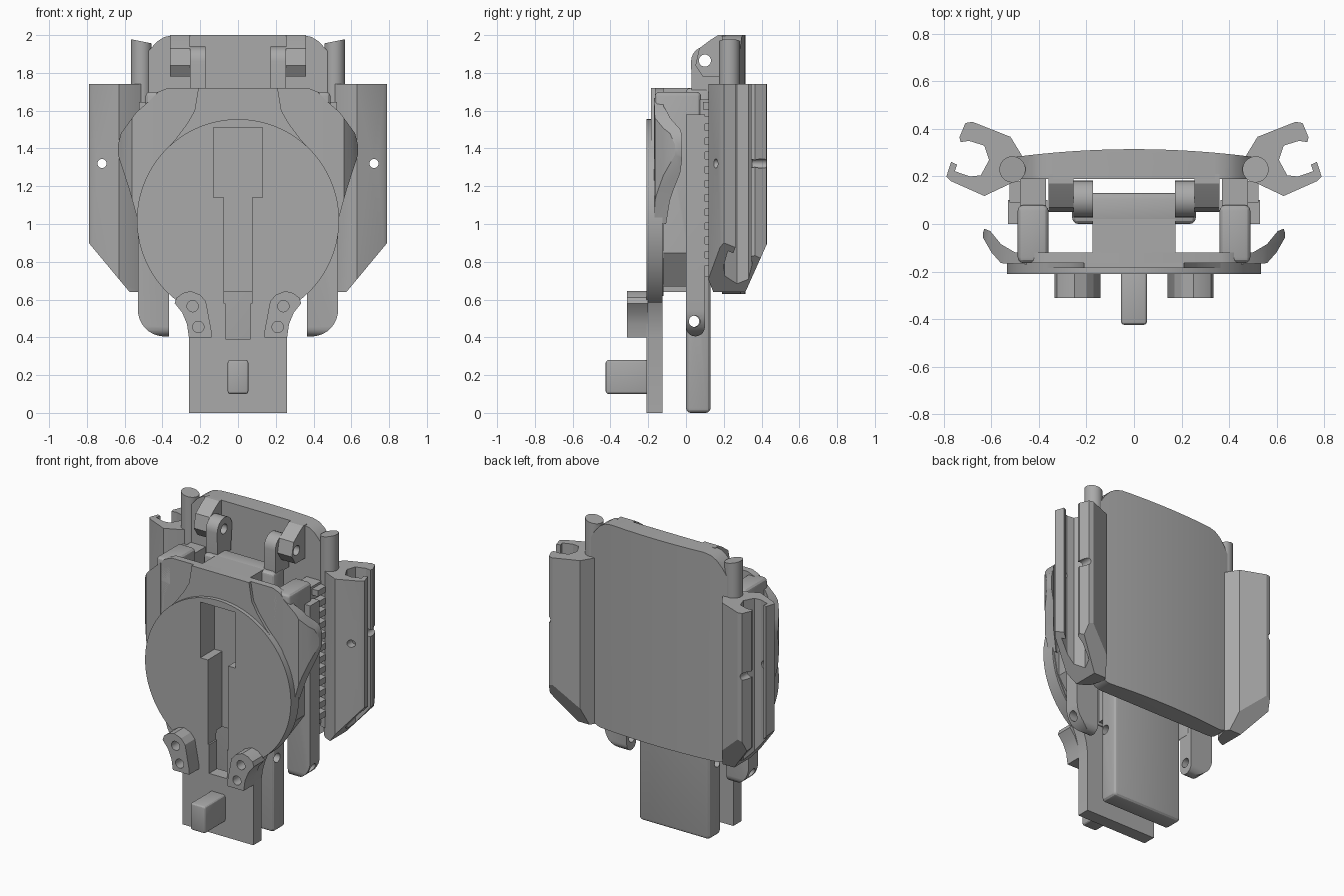
import bpy, bmesh, math
from mathutils import Vector

if "Cube" in bpy.data.objects:
    bpy.data.objects.remove(bpy.data.objects["Cube"])

grey = bpy.data.materials.new("plain_grey")
grey.diffuse_color = (0.4, 0.4, 0.4, 1)
grey.use_nodes = True
grey.node_tree.nodes["Principled BSDF"].inputs["Base Color"].default_value = grey.diffuse_color


def prism(name, pts, axis, a, b, bevel=0.0):
    """Extrude a closed 2D outline along an axis from a to b."""
    put = {'x': lambda u, v, t: (t, u, v), 'y': lambda u, v, t: (u, t, v),
           'z': lambda u, v, t: (u, v, t)}[axis]
    bm = bmesh.new()
    face = bm.faces.new([bm.verts.new(put(u, v, a)) for u, v in pts])
    ext = bmesh.ops.extrude_face_region(bm, geom=[face])
    move = Vector(put(0, 0, b - a))
    bmesh.ops.translate(bm, vec=move, verts=[g for g in ext['geom'] if isinstance(g, bmesh.types.BMVert)])
    bmesh.ops.recalc_face_normals(bm, faces=bm.faces[:])
    me = bpy.data.meshes.new(name)
    bm.to_mesh(me)
    bm.free()
    me.materials.append(grey)
    ob = bpy.data.objects.new(name, me)
    bpy.context.collection.objects.link(ob)
    if bevel:
        mod = ob.modifiers.new("bevel", 'BEVEL')
        mod.width, mod.segments, mod.limit_method = bevel, 3, 'ANGLE'
        mod.angle_limit = math.radians(50)
        apply(ob, mod)
    return ob


def apply(ob, mod):
    bpy.context.view_layer.objects.active = ob
    bpy.ops.object.modifier_apply(modifier=mod.name)


def boolean(ob, cutter, op='DIFFERENCE'):
    mod = ob.modifiers.new("cut", 'BOOLEAN')
    mod.operation, mod.object, mod.solver = op, cutter, 'EXACT'
    apply(ob, mod)
    bpy.data.objects.remove(cutter)


def rect(u0, u1, v0, v1):
    return [(u0, v0), (u1, v0), (u1, v1), (u0, v1)]


def arc(cx, cy, r, a0, a1, n):
    return [(cx + r * math.cos(math.radians(a0 + (a1 - a0) * i / n)),
             cy + r * math.sin(math.radians(a0 + (a1 - a0) * i / n))) for i in range(n + 1)]


def ring(cx, cy, r, n=24):
    return arc(cx, cy, r, 0, 360, n)[:-1]


def flip(pts, s):
    return [(u * s, v) for u, v in pts]


def both(half):
    """Close a right-hand outline with its left-hand mirror."""
    return half + [(-u, v) for u, v in reversed(half)]


def span(s, a, b):
    return (s * a, s * b)


def hole(ob, axis, u, v, r, a, b):
    boolean(ob, prism("cutter", ring(u, v, r), axis, a, b))


# Front disc with its flared tongue
flare = [(0.26, 0), (0.26, 0.4), (0.27, 0.47), (0.29, 0.54), (0.31, 0.583)]
disc = prism("front_disc", both(flare + arc(0, 1.02, 0.535, -54.6, 88, 48)), 'y', -0.21, -0.125)

# Housing panel behind the disc, neck plate above it
shoulder = [(0.31, 0.62), (0.43, 0.72), (0.5, 0.86), (0.525, 1.0), (0.53, 1.56), (0.46, 1.66), (0.42, 1.70), (0.37, 1.72)]
panel = prism("housing_panel", both(shoulder), 'y', -0.165, -0.12)
neck = prism("neck_plate", both([(0.42, 1.2), (0.41, 1.36), (0.33, 1.45), (0.27, 1.53), (0.23, 1.6), (0.21, 1.72)]),
             'y', -0.185, -0.12)
spine = prism("housing_spine", rect(-0.175, 0.175, -0.125, 0.02), 'z', 0.64, 1.72)

# Stepped slot through disc and housing
slot = [(0.065, 0.39), (0.065, 0.58), (0.075, 0.58), (0.075, 1.14), (0.13, 1.14), (0.13, 1.51)]
for part, depth in ((disc, -0.1), (panel, -0.1), (neck, -0.1), (spine, -0.06)):
    boolean(part, prism("cutter", both(slot), 'y', -0.3, depth))

# Peg on the tongue
prism("front_peg", rect(-0.055, 0.055, 0.1, 0.28), 'y', -0.425, -0.2, 0.015)

# Rear tongue and hinge block
tongue = prism("rear_tongue", rect(-0.26, 0.26, 0, 0.13), 'z', 0, 1.72, 0.025)
hole(tongue, 'x', 0.04, 0.485, 0.03, -1, 1)

# Back plate: bowed section trimmed to a rounded outline
bow = [(0.52 - 1.04 * i / 24, 0.315 - 0.035 * ((12 - i) / 12) ** 2) for i in range(25)]
plate = prism("back_plate", [(-0.52, 0.19), (0.52, 0.19)] + bow, 'z', 0.6, 2.05)
outline = arc(0.42, 0.73, 0.1, -90, 0, 6) + [(0.52, 1.80), (0.5, 1.87), (0.47, 1.92), (0.43, 1.965),
                                           (0.39, 1.99), (0.34, 2.0)]
boolean(plate, prism("cutter", both(outline), 'y', 0, 0.5), 'INTERSECT')

# Holder section, right-hand side
claw = [(0.50, 0.19), (0.52, 0.17), (0.63, 0.118), (0.77, 0.18), (0.79, 0.20), (0.77, 0.262), (0.745, 0.25),
        (0.754, 0.222), (0.69, 0.20), (0.645, 0.205), (0.61, 0.27), (0.63, 0.33), (0.695, 0.35), (0.73, 0.345),
        (0.735, 0.365), (0.71, 0.425), (0.68, 0.43), (0.52, 0.367), (0.47, 0.285)]
wing = [(0.45, -0.17), (0.56, -0.165), (0.60, -0.12), (0.64, -0.05), (0.63, -0.02), (0.605, -0.03),
        (0.56, -0.085), (0.50, -0.12), (0.45, -0.12)]
wing_outline = [(0.40, 1.0), (0.525, 1.0), (0.575, 1.18), (0.635, 1.365), (0.635, 1.42), (0.62, 1.48),
                (0.54, 1.59), (0.46, 1.66), (0.40, 1.7)]
pad = [(0.14, 0.40), (0.26, 0.40), (0.27, 0.47), (0.295, 0.53), (0.335, 0.58), (0.325, 0.61), (0.29, 0.635),
       (0.25, 0.645), (0.20, 0.625), (0.17, 0.59), (0.14, 0.43)]
lug = [(0.03, 1.70), (0.17, 1.70)] + arc(0.105, 1.862, 0.078, 0, 180, 12)
bracket = [(0.05, 1.84), (0.09, 1.78), (0.21, 1.78), (0.21, 2.0), (0.17, 2.0), (0.13, 1.975), (0.07, 1.93)]

for s, side in ((1, "right"), (-1, "left")):
    # Clamp holder with chamfered foot and screw holes
    h = prism(side + "_holder", flip(claw, s), 'z', 0.64, 1.74)
    boolean(h, prism("cutter", flip([(0.57, 0.635), (0.79, 0.90), (0.9, 0.9), (0.9, 0.5), (0.57, 0.5)], s), 'y', 0, 0.6))
    boolean(h, prism("cutter", [(0.31, 0.63), (0.431, 0.9), (0.6, 0.9), (0.6, 0.5), (0.31, 0.5)], 'x', *span(s, 0.3, 1)))
    hole(h, 'y', s * 0.72, 1.32, 0.024, 0.05, 0.5)

    # Pivot rod with a slanted top
    rod = prism(side + "_rod", ring(s * 0.512, 0.23, 0.055, 32), 'z', 0.7, 1.99)
    boolean(rod, prism("cutter", flip([(0.4, 1.945), (0.6, 1.985), (0.6, 2.1), (0.4, 2.1)], s), 'y', 0, 0.5))

    # Housing side wall and curved outer wing
    wall = prism(side + "_housing_wall", flip(rect(0.36, 0.49, -0.165, 0.08), s), 'z', 0.66, 1.70, 0.025)
    boolean(wall, prism("cutter", flip([(0.3, 0.6), (0.36, 0.66), (0.5, 0.86), (0.6, 0.6)], s), 'y', -0.3, 0.01))
    w = prism(side + "_wing", flip(wing, s), 'z', 0.95, 1.75)
    boolean(w, prism("cutter", flip(wing_outline, s), 'y', -0.4, 0.2), 'INTERSECT')

    # Side leg with rounded foot and cross hole
    leg = prism(side + "_leg", flip([(0.365, 1.58), (0.365, 0.405)] + arc(0.39, 0.545, 0.14, -85, 0, 8) + [(0.53, 1.58)], s),
                'y', 0.0, 0.1)
    boolean(leg, prism("cutter", arc(0.05, 0.455, 0.05, 180, 360, 10) + [(0.1, 1.7), (0, 1.7)],
                       'x', *span(s, 0.2, 0.8)), 'INTERSECT')
    hole(leg, 'x', 0.045, 0.485, 0.03, -1, 1)

    # Ribbed spacer between leg and back plate
    prism(side + "_spacer", flip(rect(0.37, 0.48, 0.07, 0.2), s), 'z', 0.72, 1.66)
    for i in range(12):
        z = 0.78 + i * 0.075
        prism(f"{side}_spacer_rib_{i}", flip(rect(0.47, 0.525, 0.09, 0.18), s), 'z', z, z + 0.04)

    # Small drilled pad on the front
    p = prism(side + "_pad", flip(pad, s), 'y', -0.312, -0.2)
    for x, z in ((0.24, 0.565), (0.21, 0.455)):
        hole(p, 'y', s * x, z, 0.03, -0.4, -0.22)

    # Hinge lug and matching plate bracket
    a = prism(side + "_hinge_lug", lug, 'x', *span(s, 0.172, 0.255))
    b = prism(side + "_plate_bracket", bracket, 'x', *span(s, 0.255, 0.36))
    for part in (a, b):
        hole(part, 'x', 0.1, 1.865, 0.032, -1, 1)

# Smooth the rounded surfaces, keep hard edges
for ob in bpy.context.collection.objects:
    ob.select_set(True)
bpy.ops.object.shade_smooth_by_angle(angle=math.radians(25))
